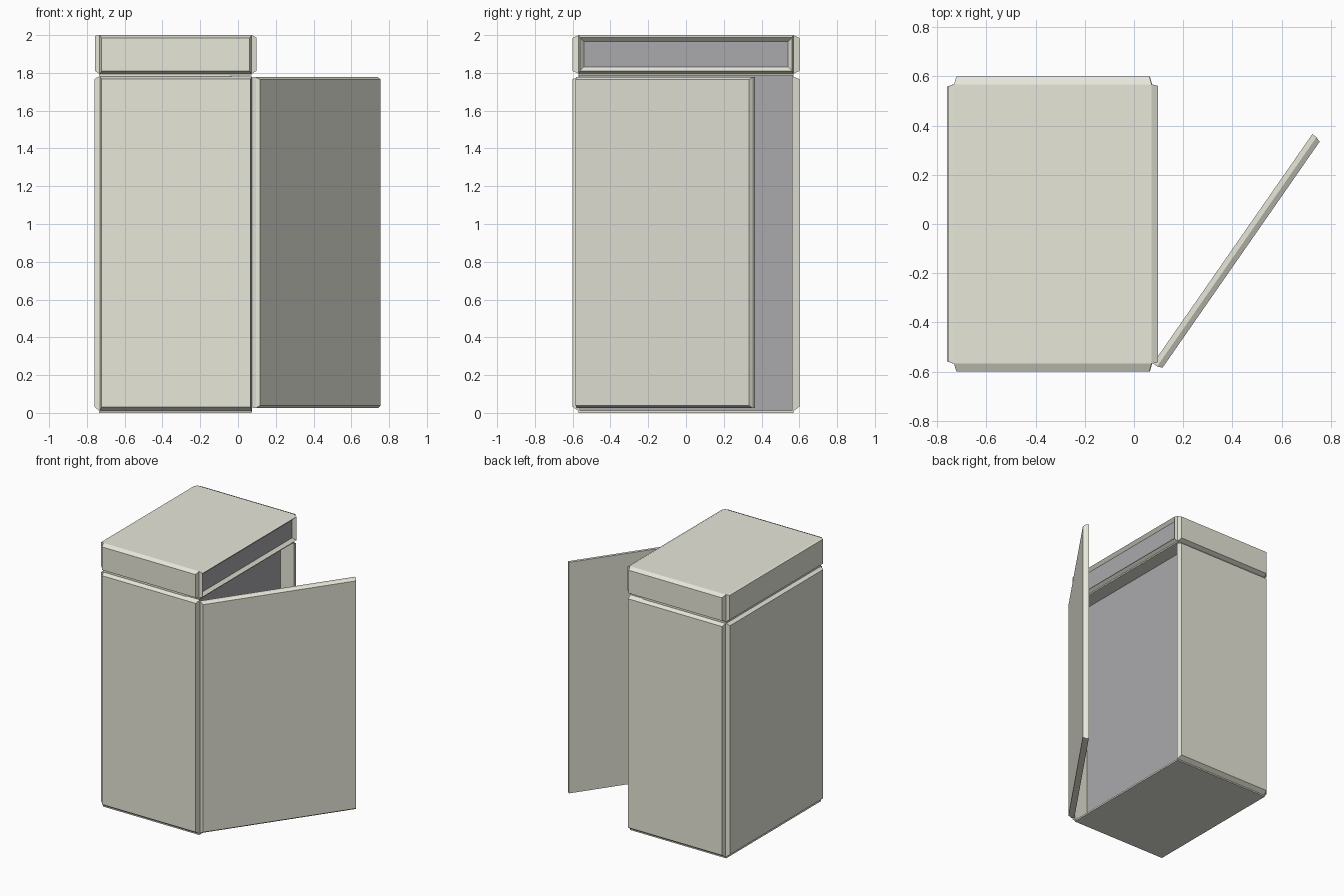
import bpy, bmesh, math
from mathutils import Vector, Matrix

if "Cube" in bpy.data.objects:
    bpy.data.objects.remove(bpy.data.objects["Cube"])


def material(name, color):
    m = bpy.data.materials.new(name)
    m.diffuse_color = (*color, 1)
    m.use_nodes = True
    m.node_tree.nodes["Principled BSDF"].inputs["Base Color"].default_value = m.diffuse_color
    return m


SHELL = material("shell", (0.80, 0.80, 0.70))
DARK = material("dark_panel", (0.40, 0.40, 0.42))


def finish(bm, name, mat):
    me = bpy.data.meshes.new(name)
    bm.normal_update()
    bm.to_mesh(me)
    bm.free()
    ob = bpy.data.objects.new(name, me)
    bpy.context.collection.objects.link(ob)
    me.materials.append(mat)
    me.materials.append(DARK)
    return ob


def block(lo, hi):
    lo, hi = Vector(lo), Vector(hi)
    bm = bmesh.new()
    bmesh.ops.create_cube(bm, size=1)
    for v in bm.verts:
        v.co = Vector([lo[i] + (v.co[i] + 0.5) * (hi[i] - lo[i]) for i in range(3)])
    return bm


def box(name, lo, hi, mat=SHELL):
    return finish(block(lo, hi), name, mat)


def plate(lo, hi, axis, sign, side, bottom, top):
    """Block whose outer face (axis, sign) is tapered inwards."""
    bm = block(lo, hi)
    mid = (Vector(lo) + Vector(hi)) / 2
    for v in bm.verts:
        if (v.co[axis] - mid[axis]) * sign > 0:
            u = 1 - axis
            v.co[u] += side if v.co[u] < mid[u] else -side
            v.co.z += bottom if v.co.z < mid.z else -top
    return bm


X0, X1, Y, T = -0.735, 0.072, 0.568, 0.03
FLOOR_X = -0.035

# Inner body, recess back panel, floor and upper core
box("body_core", (X0, -Y, 0.005), (FLOOR_X - 0.01, Y, 1.79))
box("recess_panel", (FLOOR_X - 0.01, -Y, 0.012), (FLOOR_X, Y, 1.785), DARK)
box("floor", (X0, -Y, 0.0), (X1, Y, 0.012))
box("upper_core", (X0, -Y, 1.785), (X1, Y, 2.0))

# Body and upper-box plates, front and back
for label, sign in (("front", -1), ("back", 1)):
    a, b = sorted((sign * (Y - 0.006), sign * (Y + T + 0.002)))
    finish(plate((X0 + 0.003, a, 0.006), (X1 + 0.003, b, 1.782), 1, sign, 0.01, 0.026, 0.015),
           label + "_wall", SHELL)
    a, b = sorted((sign * Y, sign * (Y + T + 0.002)))
    finish(plate((X0 + 0.003, a, 1.795), (X1, b, 2.0), 1, sign, 0.01, 0.015, 0.015),
           label + "_top_panel", SHELL)

# Left side plates
finish(plate((X0 - 0.025, -Y, 0.012), (X0, Y, 1.782), 0, -1, 0.01, 0.02, 0.015),
       "left_wall", SHELL)
finish(plate((X0 - 0.022, -Y, 1.795), (X0, Y, 2.0), 0, -1, 0.01, 0.015, 0.004),
       "left_top_panel", SHELL)

# Upper right frame with a sunken dark panel
bm = plate((X1, -Y, 1.795), (X1 + 0.025, Y, 2.0), 0, 1, 0.006, 0.015, 0.012)
bm.normal_update()
face = max(bm.faces, key=lambda f: f.calc_center_median().x)
bmesh.ops.inset_region(bm, faces=[face], thickness=0.021, use_even_offset=True)
for v in face.verts:
    v.co.x -= 0.022
face.material_index = 1
finish(bm, "upper_right_frame", SHELL)

# Open door: flat slab with a tapered outer face, swung from the front corner
DOOR_L, DOOR_T = 1.135, 0.042
bm = plate((0.021, 0, 0.025), (DOOR_T, DOOR_L, 1.777), 0, 1, 0.008, 0.014, 0.012)
bottom = min(v.co.z for v in bm.verts)
slab = block((0, 0, bottom), (0.021, DOOR_L, 1.777))
me = bpy.data.meshes.new("slab_part")
slab.to_mesh(me)
slab.free()
bm.from_mesh(me)
bpy.data.meshes.remove(me)
# Merge slab and taper into one shell by dropping the shared inner faces
bmesh.ops.remove_doubles(bm, verts=bm.verts, dist=0.0005)
inner = [f for f in bm.faces if all(abs(v.co.x - 0.021) < 1e-4 for v in f.verts)]
bmesh.ops.delete(bm, geom=inner, context='FACES_ONLY')
door = finish(bm, "door", SHELL)
door.matrix_world = Matrix.Translation((0.077, -0.567, 0)) @ Matrix.Rotation(math.radians(-34.8), 4, 'Z')
